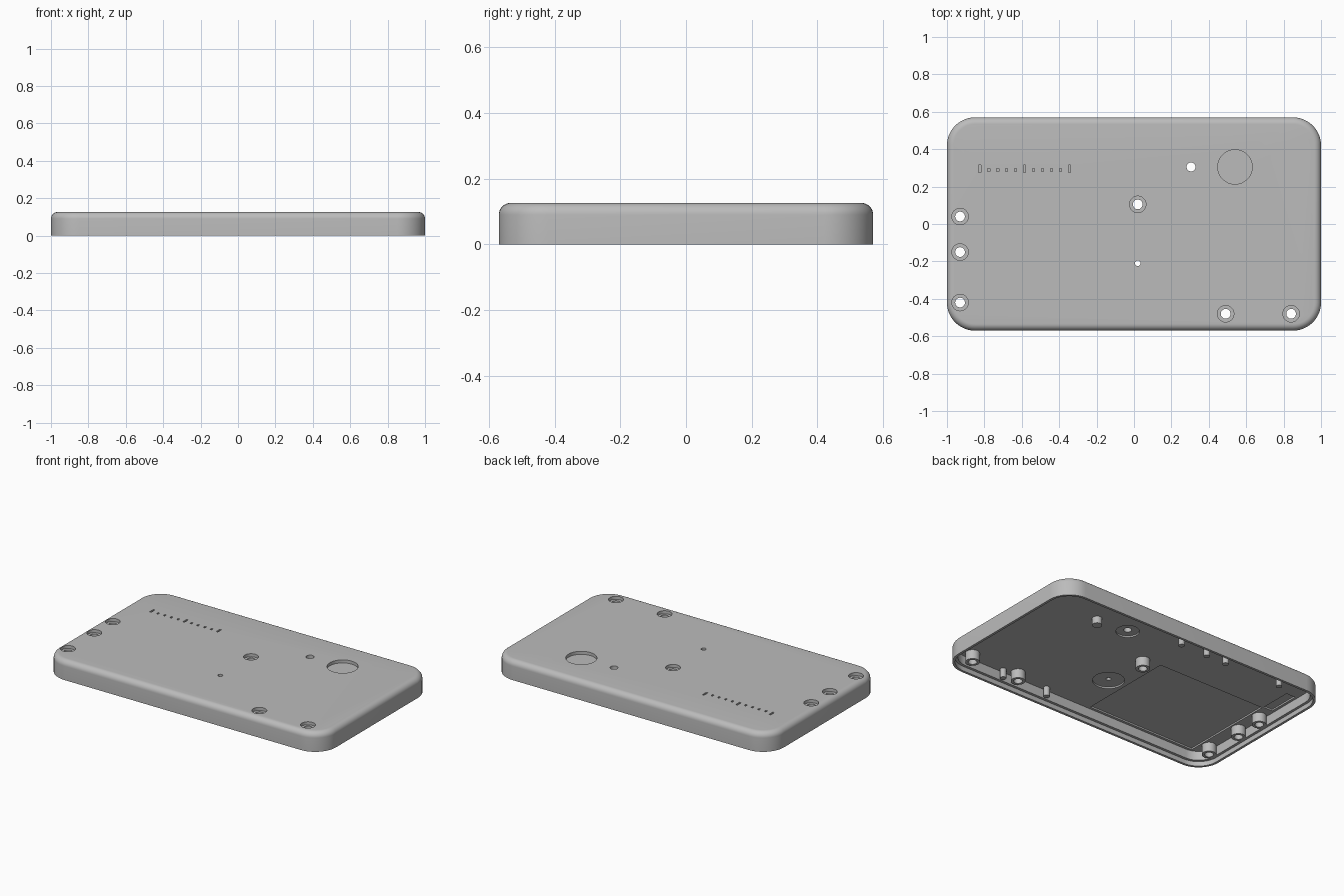
import bpy, bmesh
from math import sin, cos, pi
from mathutils import Matrix

cube = bpy.data.objects.get("Cube")
if cube:
    bpy.data.objects.remove(cube)

HALF_X, HALF_Y, HEIGHT = 1.0, 0.57, 0.126
CORNER, FILLET = 0.15, 0.036
CEILING = 0.09      # underside of the top plate
BOSS_TIP = 0.03

grey = bpy.data.materials.new("light_grey")
grey.use_nodes = True
colour = (0.5, 0.5, 0.5, 1)
grey.diffuse_color = colour
grey.node_tree.nodes["Principled BSDF"].inputs["Base Color"].default_value = colour


def make_object(name, bm):
    bmesh.ops.recalc_face_normals(bm, faces=bm.faces)
    mesh = bpy.data.meshes.new(name)
    bm.to_mesh(mesh)
    bm.free()
    mesh.materials.append(grey)
    obj = bpy.data.objects.new(name, mesh)
    bpy.context.collection.objects.link(obj)
    return obj


def rounded_ring(bm, inset, z, steps=12):
    r = CORNER - inset
    verts = []
    for k, (sx, sy) in enumerate([(1, 1), (-1, 1), (-1, -1), (1, -1)]):
        for i in range(steps + 1):
            a = (k + i / steps) * pi / 2
            verts.append(bm.verts.new((sx * (HALF_X - CORNER) + r * cos(a),
                                       sy * (HALF_Y - CORNER) + r * sin(a), z)))
    return verts


def cylinder(bm, x, y, z0, z1, r, sides=32):
    place = Matrix.Translation((x, y, (z0 + z1) / 2))
    bmesh.ops.create_cone(bm, cap_ends=True, segments=sides, radius1=r, radius2=r,
                          depth=z1 - z0, matrix=place)


def box(bm, x0, x1, y0, y1, z0, z1):
    place = Matrix.Translation(((x0 + x1) / 2, (y0 + y1) / 2, (z0 + z1) / 2))
    size = Matrix.Diagonal((x1 - x0, y1 - y0, z1 - z0, 1))
    bmesh.ops.create_cube(bm, size=1, matrix=place @ size)


def combine(target, tool, operation):
    tool.hide_render = True
    mod = target.modifiers.new(tool.name, 'BOOLEAN')
    mod.object, mod.operation, mod.solver = tool, operation, 'EXACT'
    bpy.context.view_layer.objects.active = target
    bpy.ops.object.modifier_apply(modifier=mod.name)
    bpy.data.objects.remove(tool)


# Hollow cover: sweep from the ceiling, down the stepped lip, up the outside
profile = [(0.033, CEILING), (0.033, 0.03), (0.016, 0.03), (0.016, 0), (0, 0)]
for i in range(9):
    a = i / 8 * pi / 2
    profile.append((FILLET * (1 - cos(a)), HEIGHT - FILLET * (1 - sin(a))))
bm = bmesh.new()
rings = [rounded_ring(bm, inset, z) for inset, z in profile]
for low, high in zip(rings, rings[1:]):
    for i in range(len(low)):
        j = (i + 1) % len(low)
        bm.faces.new((low[i], low[j], high[j], high[i]))
bm.faces.new(rings[0])
bm.faces.new(rings[-1])
cover = make_object("cover", bm)

screws = [(-0.93, 0.04), (-0.93, -0.15), (-0.93, -0.42),
          (0.02, 0.105), (0.49, -0.48), (0.84, -0.48)]
pins = [(0.58, -0.51), (0.245, -0.51), (0.02, 0.46),
        (-0.175, 0.46), (-0.32, 0.46), (-0.73, 0.46)]

# Recesses in the top: counterbores, round dish and scale ticks
bm = bmesh.new()
for x, y in screws:
    cylinder(bm, x, y, HEIGHT - 0.02, 0.2, 0.044)
cylinder(bm, 0.54, 0.305, HEIGHT - 0.02, 0.2, 0.092, 64)
for i in range(11):
    x = -0.825 + i * 0.048
    low, high = (0.276, 0.316) if i % 5 == 0 else (0.28, 0.298)
    box(bm, x - 0.006, x + 0.006, low, high, HEIGHT - 0.02, 0.2)
# Recesses in the underside: large pocket, side pocket and two discs
box(bm, -0.88, -0.1, -0.52, 0.125, 0.05, CEILING + 0.01)
box(bm, -0.95, -0.885, 0.135, 0.345, 0.05, CEILING + 0.01)
cylinder(bm, 0.305, 0.305, 0.05, CEILING + 0.01, 0.07, 48)
cylinder(bm, 0.02, -0.21, 0.05, CEILING + 0.01, 0.095, 48)
combine(cover, make_object("recesses", bm), 'DIFFERENCE')

# Screw bosses and locating pins under the top plate
bm = bmesh.new()
for x, y in screws:
    cylinder(bm, x, y, BOSS_TIP, CEILING + 0.008, 0.043)
for x, y in pins:
    cylinder(bm, x, y, BOSS_TIP, CEILING + 0.008, 0.019, 24)
cylinder(bm, 0.54, 0.305, BOSS_TIP + 0.015, CEILING + 0.008, 0.03)
combine(cover, make_object("bosses", bm), 'UNION')

# Through holes
bm = bmesh.new()
for x, y in screws:
    cylinder(bm, x, y, -0.1, 0.2, 0.026)
cylinder(bm, 0.305, 0.305, -0.1, 0.2, 0.024)
cylinder(bm, 0.02, -0.21, -0.1, 0.2, 0.015)
combine(cover, make_object("through_holes", bm), 'DIFFERENCE')

# Smooth shading with sharp rims
bpy.ops.object.select_all(action='DESELECT')
cover.select_set(True)
bpy.context.view_layer.objects.active = cover
bpy.ops.object.shade_smooth_by_angle(angle=pi / 6)
